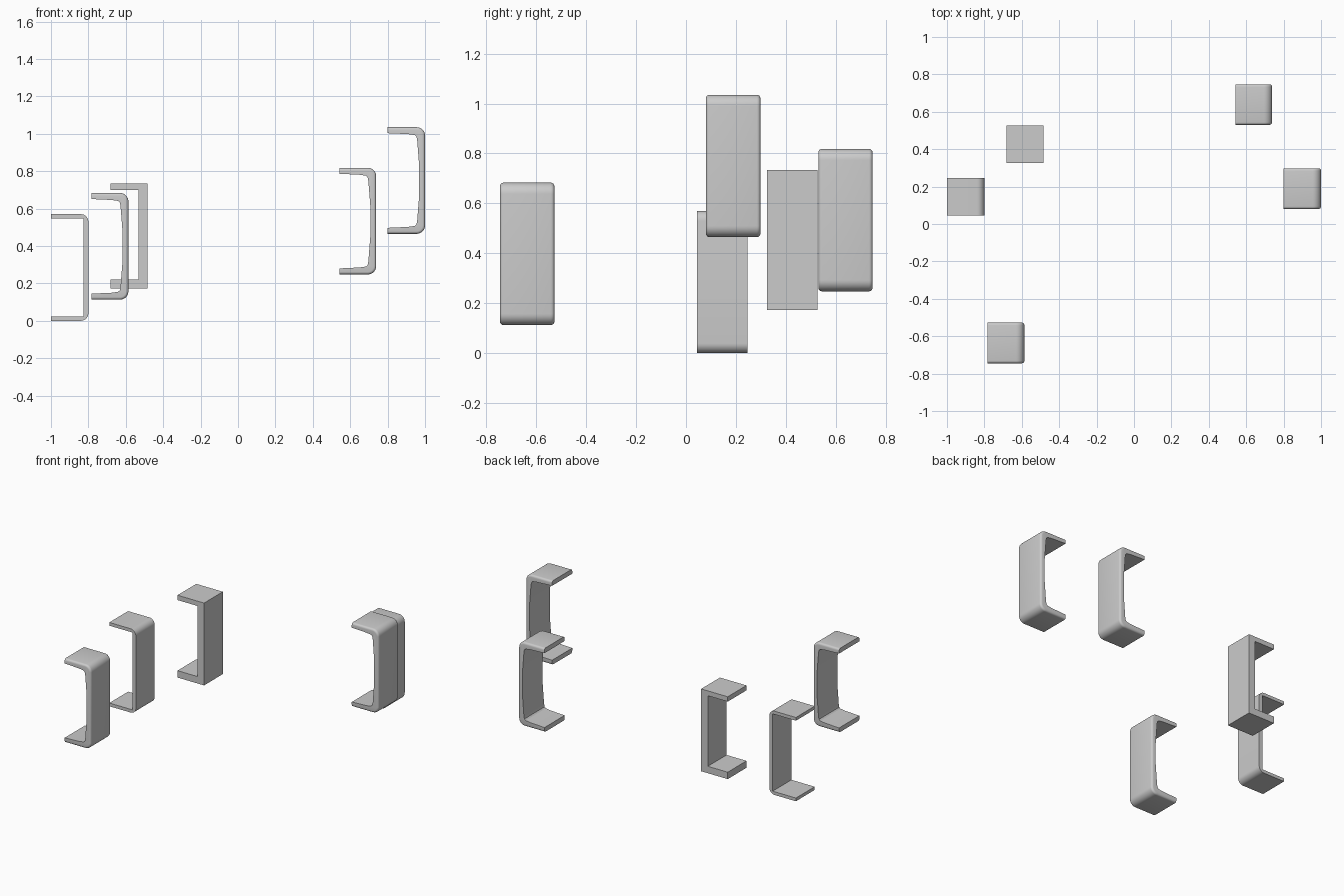
import bpy, bmesh
from math import sin, cos, pi

if "Cube" in bpy.data.objects:
    bpy.data.objects.remove(bpy.data.objects["Cube"])


def outer_path(x0, x1, z0, z1, r, inset):
    """Outer side of the C, from upper free end round to lower free end."""
    x, lo, hi = x1 - inset, z0 + inset, z1 - inset
    r -= inset
    if r <= 0.001:
        return [(x0, hi), (x, hi), (x, lo), (x0, lo)]
    arc = [i / 8 * pi / 2 for i in range(9)]
    top = [(x - r + r * sin(a), hi - r + r * cos(a)) for a in arc]
    low = [(x - r + r * cos(a), lo + r - r * sin(a)) for a in arc]
    return [(x0, hi)] + top + low + [(x0, lo)]


def bracket(name, x, y, z, radius, inner, edge=0.0):
    """Loft the C section along y, rounding its outer front and back edges."""
    (x0, x1), (y0, y1), (z0, z1) = x, y, z
    rings = [(y0, 0), (y1, 0)]
    if edge:
        arc = [i / 4 * pi / 2 for i in range(5)]
        rings = [(y0 + edge * (1 - sin(a)), edge * (1 - cos(a))) for a in reversed(arc)]
        rings = [(y0 + edge * (1 - cos(a)), edge * (1 - sin(a))) for a in arc]
        rings += [(y0 + y1 - yy, i) for yy, i in reversed(rings)]
    bm = bmesh.new()
    loops = []
    for yy, inset in rings:
        pts = outer_path(x0, x1, z0, z1, radius, inset) + inner
        loops.append([bm.verts.new((px, yy, pz)) for px, pz in pts])
    for a, b in zip(loops, loops[1:]):
        for i in range(len(a)):
            j = (i + 1) % len(a)
            bm.faces.new((a[i], a[j], b[j], b[i]))
    bm.faces.new(loops[0])
    bm.faces.new(loops[-1])
    bmesh.ops.recalc_face_normals(bm, faces=bm.faces)
    mesh = bpy.data.meshes.new(name)
    bm.to_mesh(mesh)
    bm.free()
    ob = bpy.data.objects.new(name, mesh)
    bpy.context.collection.objects.link(ob)
    bpy.ops.object.select_all(action='DESELECT')
    bpy.context.view_layer.objects.active = ob
    ob.select_set(True)
    bpy.ops.object.shade_smooth_by_angle()


def square_inner(x0, xw, lo, hi):
    return [(x0, lo), (xw, lo), (xw, hi), (x0, hi)]


def tapered_inner(x0, x1, z0, z1):
    """Inner side that thickens towards the corners."""
    half = [(x0, 0.032), (x1 - 0.09, 0.037), (x1 - 0.055, 0.042),
            (x1 - 0.046, 0.05), (x1 - 0.042, 0.07), (x1 - 0.031, 0.21)]
    return [(px, z0 + d) for px, d in half] + [(px, z1 - d) for px, d in reversed(half)]


# thin bracket with rounded corners
bracket("thin_bracket", (-1.0, -0.8), (0.045, 0.247), (0.0, 0.57), 0.04,
        square_inner(-1.0, -0.825, 0.022, 0.548))

# plain square bracket
bracket("square_bracket", (-0.683, -0.483), (0.325, 0.527), (0.173, 0.733), 0,
        square_inner(-0.683, -0.533, 0.22, 0.70))

# soft-edged brackets
for name, x, y, z in (
        ("soft_bracket_front", (-0.783, -0.586), (-0.745, -0.527), (0.113, 0.683)),
        ("soft_bracket_back", (0.542, 0.739), (0.53, 0.747), (0.248, 0.818)),
        ("soft_bracket_right", (0.80, 1.0), (0.08, 0.298), (0.465, 1.035))):
    bracket(name, x, y, z, 0.045, tapered_inner(*x, *z), edge=0.014)
